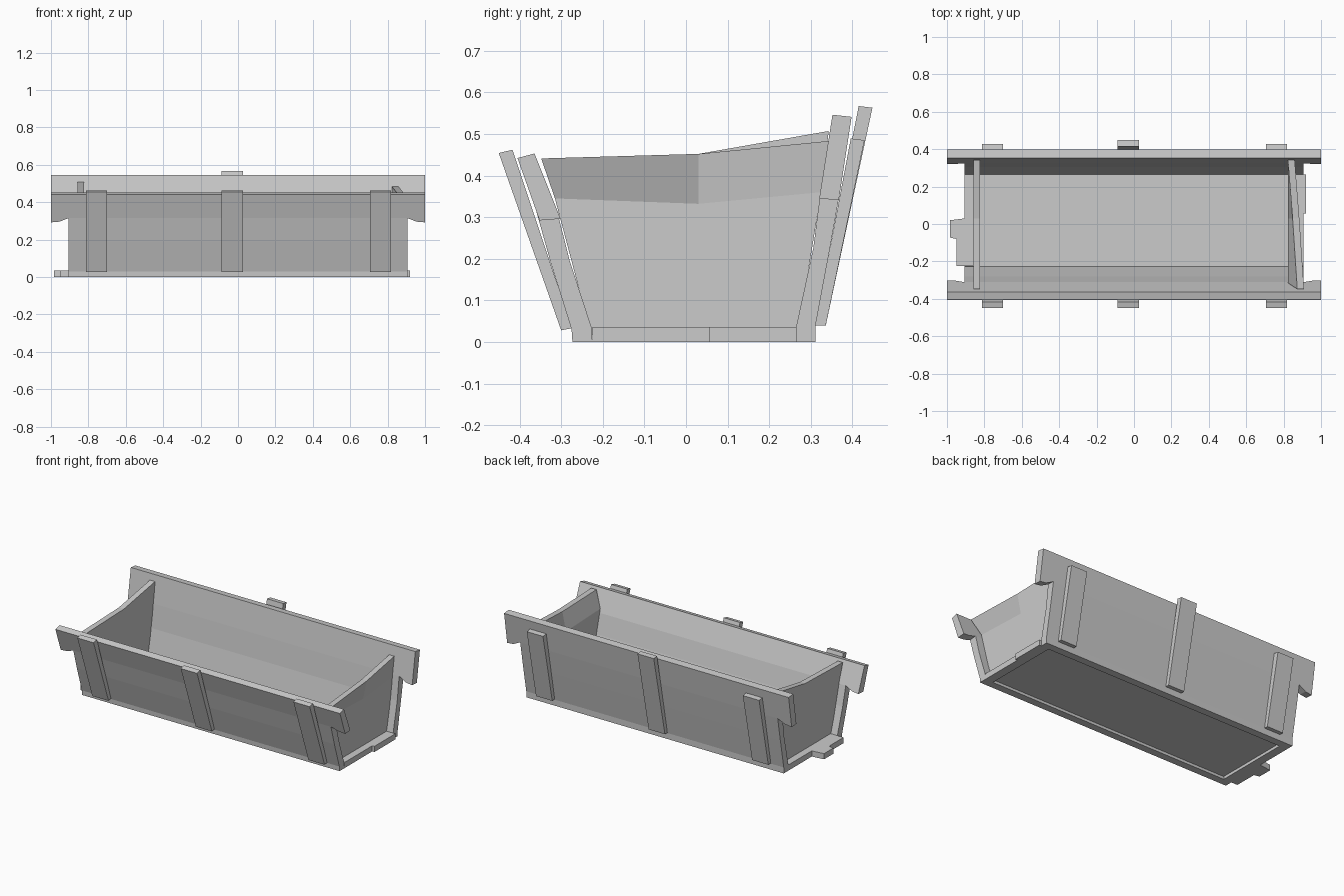
import bpy
import bmesh

if "Cube" in bpy.data.objects:
    bpy.data.objects.remove(bpy.data.objects["Cube"], do_unlink=True)

# One plain grey for the whole trough
GREY = (0.6, 0.6, 0.6, 1)
mat = bpy.data.materials.new("plain_grey")
mat.use_nodes = True
mat.diffuse_color = GREY
mat.node_tree.nodes["Principled BSDF"].inputs["Base Color"].default_value = GREY


def thick_sheet(name, outer, inner, faces):
    """Two matching sheets of points, joined along their open border."""
    bm = bmesh.new()
    a = [bm.verts.new(p) for p in outer]
    b = [bm.verts.new(p) for p in inner]
    twin = dict(zip(a, b))
    sheet = [bm.faces.new([a[i] for i in f]) for f in faces]
    border = [e for f in sheet for e in f.edges if len(e.link_faces) == 1]
    for f in sheet:
        bm.faces.new([twin[v] for v in reversed(f.verts)])
    for e in border:
        v, w = e.verts
        bm.faces.new((v, w, twin[w], twin[v]))
    bmesh.ops.recalc_face_normals(bm, faces=bm.faces)
    mesh = bpy.data.meshes.new(name)
    bm.to_mesh(mesh)
    bm.free()
    mesh.materials.append(mat)
    ob = bpy.data.objects.new(name, mesh)
    bpy.context.collection.objects.link(ob)
    return ob


def extrude_z(name, outline, z0, z1):
    thick_sheet(name, [(x, y, z0) for x, y in outline],
                [(x, y, z1) for x, y in outline], [range(len(outline))])


def extrude_x(name, outline, x0, x1):
    thick_sheet(name, [(x0, y, z) for y, z in outline],
                [(x1, y, z) for y, z in outline], [range(len(outline))])


BODY = 0.905   # half length below the handles


def long_wall(name, outer, inner):
    """Bent plank wall whose top course widens into carrying handles."""
    def points(profile):
        pts = [(s * BODY, y, z) for y, z in profile[:-1] for s in (-1, 1)]
        (y0, z0), (y1, z1) = profile[-2:]
        for x, t in ((0.955, -0.15), (1, -0.18), (1, 1)):
            for s in (-1, 1):
                pts.append((s * x, y0 + t * (y1 - y0), z0 + t * (z1 - z0)))
        return pts

    rows = len(outer) - 1
    faces = [(2 * r, 2 * r + 1, 2 * r + 3, 2 * r + 2) for r in range(rows - 1)]
    n = 2 * rows
    faces.append((n - 2, n - 1, n + 1, n + 3, n + 5, n + 4, n + 2, n))
    thick_sheet(name, points(outer), points(inner), faces)


long_wall("front_wall",
          [(-0.273, 0), (-0.275, 0.03), (-0.325, 0.19), (-0.36, 0.315), (-0.405, 0.442)],
          [(-0.225, 0), (-0.227, 0.035), (-0.28, 0.197), (-0.311, 0.32), (-0.364, 0.453)])
long_wall("back_wall",
          [(0.311, 0), (0.311, 0.038), (0.345, 0.22), (0.372, 0.372), (0.398, 0.541)],
          [(0.263, 0), (0.265, 0.038), (0.306, 0.226), (0.325, 0.375), (0.352, 0.546)])

# Upright battens on both long walls
FRONT = [(-0.3, 0.028), (-0.274, 0.033), (-0.417, 0.462), (-0.45, 0.454)]
BACK_SIDE = [(0.311, 0.04), (0.336, 0.04), (0.429, 0.485), (0.396, 0.489)]
BACK_MID = [(0.311, 0.04), (0.336, 0.04), (0.448, 0.563), (0.415, 0.567)]
for label, x in (("right", -0.757), ("middle", -0.03), ("left", 0.762)):
    back = BACK_MID if label == "middle" else BACK_SIDE
    extrude_x("front_batten_" + label, FRONT, x - 0.057, x + 0.057)
    extrude_x("back_batten_" + label, back, x - 0.057, x + 0.057)


def end_board(name, side, lean, back_top):
    """End board of three by three points; lean pushes its top front corner out."""
    grid = [(-0.23, 0.025), (0.03, 0.025), (0.27, 0.025),
            (-0.315, 0.345), (0.03, 0.332), (0.325, 0.36),
            (-0.348, 0.441), (0.03, 0.452), (0.343, back_top)]
    push = [0] * 6 + [lean, lean / 2, 0]
    near, far = ([(side * (x + p), y, z) for (y, z), p in zip(grid, push)]
                 for x in (0.823, 0.859))
    faces = [(i, i + 1, i + 4, i + 3) for i in (0, 1, 3, 4)]
    thick_sheet(name, far, near, faces)


end_board("right_end_board", -1, 0, 0.507)
end_board("left_end_board", 1, 0.05, 0.483)

# Floor, raised a little inside its rim
extrude_z("floor", [(-0.86, -0.23), (0.86, -0.23), (0.86, 0.27), (-0.86, 0.27)], 0.018, 0.034)

# End sills with their broken tabs
extrude_z("right_sill", [(-0.85, -0.225), (-0.95, -0.225), (-0.95, -0.08), (-0.985, -0.072),
                         (-0.985, 0.02), (-0.905, 0.03), (-0.905, 0.265), (-0.85, 0.265)], 0, 0.036)
extrude_z("left_sill", [(0.85, -0.225), (0.905, -0.225), (0.905, 0.055), (0.92, 0.055),
                        (0.92, 0.265), (0.85, 0.265)], 0, 0.036)
